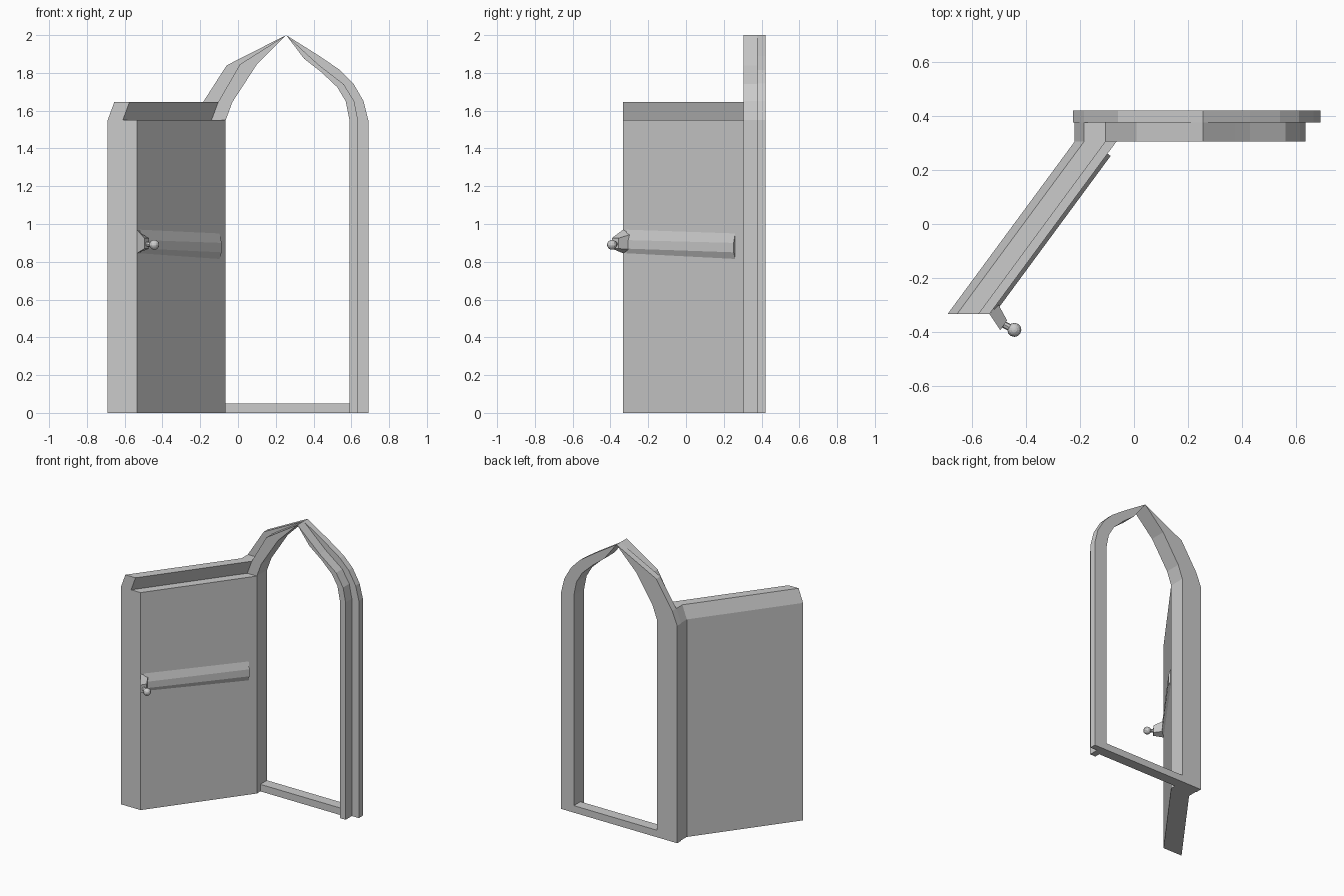
import bpy, bmesh
from mathutils import Vector

if "Cube" in bpy.data.objects:
    bpy.data.objects.remove(bpy.data.objects["Cube"])


def loft(name, rings):
    """Solid skinned through rings of equal point count, capped at both ends."""
    bm = bmesh.new()
    vs = [[bm.verts.new(p) for p in r] for r in rings]
    n = len(rings[0])
    for a, b in zip(vs, vs[1:]):
        for i in range(n):
            j = (i + 1) % n
            bm.faces.new((a[i], a[j], b[j], b[i]))
    bm.faces.new(vs[0])
    bm.faces.new(vs[-1][::-1])
    bmesh.ops.recalc_face_normals(bm, faces=bm.faces)
    me = bpy.data.meshes.new(name)
    bm.to_mesh(me)
    bm.free()
    ob = bpy.data.objects.new(name, me)
    bpy.context.collection.objects.link(ob)
    return ob


def slab(name, profile, y0, y1):
    return loft(name, [[(x, y, z) for x, z in profile] for y in (y0, y1)])


# Arch curves, from the springing up to the apex
APEX = [(0.255, 2.0)]
r_out = [(0.69, 0), (0.69, 1.55), (0.665, 1.65), (0.61, 1.745), (0.54, 1.815), (0.43, 1.89)]
r_mid = [(0.635, 0), (0.635, 1.55), (0.615, 1.65), (0.56, 1.74), (0.43, 1.84), (0.375, 1.89)]
r_in = [(0.59, 0), (0.59, 1.55), (0.57, 1.65), (0.525, 1.725), (0.44, 1.805), (0.35, 1.875)]
l_out = [(-0.225, 0), (-0.225, 1.55), (-0.185, 1.645), (-0.06, 1.84)]
l_mid = [(-0.14, 1.55), (-0.105, 1.645), (0.01, 1.845)]
l_in = [(-0.065, 0), (-0.065, 1.55), (-0.03, 1.645), (0.10, 1.845)]

# Frame: wide back layer and narrower front layer
slab("frame_back_right", r_out + APEX + r_in[::-1], 0.375, 0.42)
slab("frame_back_left", l_out + APEX + l_in[::-1], 0.375, 0.42)
slab("frame_front_right", r_mid + APEX + r_in[::-1], 0.305, 0.375)
slab("frame_front_left", l_mid + APEX + l_in[:0:-1], 0.305, 0.375)
slab("threshold", [(-0.065, 0), (0.59, 0), (0.59, 0.05), (-0.065, 0.05)], 0.345, 0.42)

# Open door: hinge post section, sheared out towards the front
door = [(-0.22, 0), (-0.22, 1.55), (-0.185, 1.645), (-0.105, 1.645),
        (-0.14, 1.55), (-0.065, 1.55), (-0.065, 0)]
loft("door", [[(x + dx, y, z) for x, z in door]
              for dx, y in ((-0.47, -0.333), (0, 0.305), (0, 0.375))])

# Shallow rail across the door face
start, end = Vector((-0.535, -0.333, 0)), Vector((-0.065, 0.305, 0))
normal = Vector((0.805, -0.593, 0))


def rail_ring(t, heights):
    base = start.lerp(end, t)
    return [base + normal * d + Vector((0, 0, z))
            for d, z in zip((-0.01, 0.0, 0.014, 0.014, 0.0, -0.01), heights)]


loft("door_rail", [rail_ring(0.03, (0.97, 0.97, 0.915, 0.87, 0.845, 0.845)),
                   rail_ring(0.93, (0.95, 0.95, 0.90, 0.85, 0.815, 0.815))])

# Tapered handle base, stem and knob
loft("handle_base", [
    [(-0.535, -0.333, 0.845), (-0.505, -0.293, 0.865), (-0.505, -0.293, 0.945), (-0.535, -0.333, 0.97)],
    [(-0.495, -0.393, 0.87), (-0.47, -0.357, 0.87), (-0.47, -0.357, 0.925), (-0.495, -0.393, 0.925)]])
a, b = Vector((-0.49, -0.368, 0.895)), Vector((-0.443, -0.392, 0.89))
bpy.ops.mesh.primitive_cylinder_add(vertices=8, radius=0.013, depth=(b - a).length, location=(a + b) / 2)
bpy.context.object.name = "handle_stem"
bpy.context.object.rotation_euler = (b - a).to_track_quat('Z', 'Y').to_euler()
bpy.ops.mesh.primitive_uv_sphere_add(segments=12, ring_count=8, radius=0.026, location=b)
bpy.context.object.name = "handle_knob"
